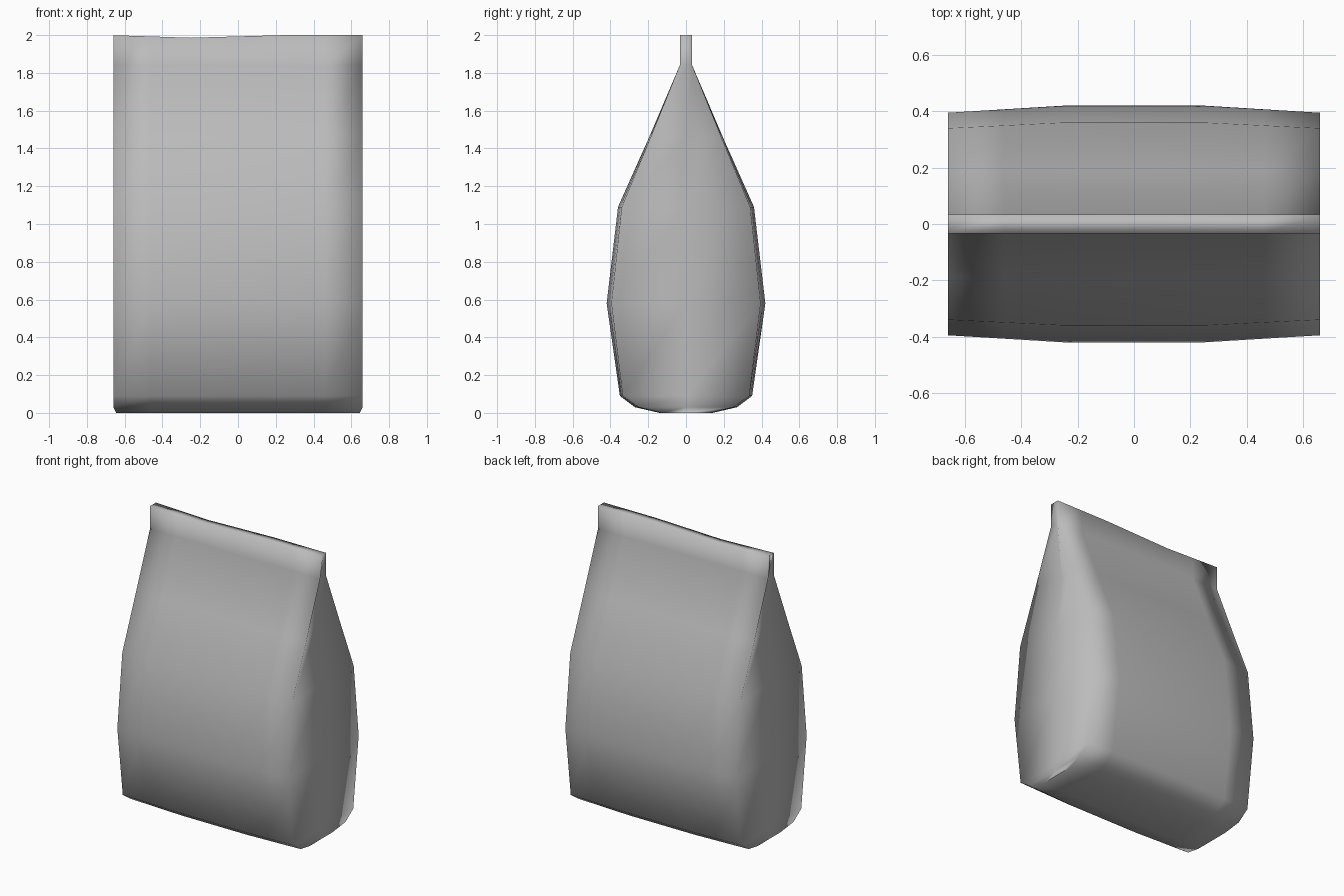
import bpy
import bmesh

cube = bpy.data.objects.get("Cube")
if cube:
    bpy.data.objects.remove(cube, do_unlink=True)

# Single plain bag colour
mat = bpy.data.materials.new("plain grey")
mat.use_nodes = True
colour = (0.5, 0.5, 0.5, 1.0)
mat.diffuse_color = colour
mat.node_tree.nodes["Principled BSDF"].inputs["Base Color"].default_value = colour

# Rings from floor to seam: height, half width, half depth mid, half depth at side, gusset fold
RINGS = [
    (0.00, 0.645, 0.14, 0.13, 0.0),
    (0.03, 0.66, 0.27, 0.25, 0.0),
    (0.09, 0.66, 0.35, 0.335, 0.0),
    (0.58, 0.66, 0.42, 0.395, 0.0),
    (1.09, 0.66, 0.36, 0.34, 0.02),
    (1.46, 0.66, 0.195, 0.187, 0.06),
    (1.84, 0.66, 0.033, 0.033, 0.02),
    (2.00, 0.66, 0.033, 0.033, 0.0),
]
COLUMNS = [-1.0, -0.7, -0.38, 0.38, 0.7, 1.0]


def ring_points(z, width, mid, side, fold):
    def depth(t):
        return mid + (side - mid) * max(0.0, (abs(t) - 0.38) / 0.62)

    def height(t):
        # the seam's top edge sags a little on one side
        return z - 0.014 * max(0.0, 1 - abs(t + 0.38) / 0.65) if z > 1.9 else z

    front = [(t * width, -depth(t), height(t)) for t in COLUMNS]
    back = [(-x, -y, height(-x / width)) for x, y, _ in front]
    return front + [(width - fold, 0, z)] + back + [(fold - width, 0, z)]


bm = bmesh.new()
loops = [[bm.verts.new(p) for p in ring_points(*r)] for r in RINGS]
count = len(loops[0])

# Walls of the bag
for low, high in zip(loops, loops[1:]):
    for i in range(count):
        j = (i + 1) % count
        bm.faces.new((low[i], low[j], high[j], high[i]))

# Base and seam top, closed in strips from front to back
n = len(COLUMNS)
for loop in (loops[0], loops[-1]):
    front, back = loop[:n], loop[n + 1:2 * n + 1][::-1]
    for i in range(n - 1):
        bm.faces.new((front[i], front[i + 1], back[i + 1], back[i]))
    bm.faces.new((front[-1], loop[n], back[-1]))
    bm.faces.new((front[0], back[0], loop[-1]))

bmesh.ops.recalc_face_normals(bm, faces=bm.faces)
for f in bm.faces:
    f.smooth = True

mesh = bpy.data.meshes.new("bag")
bm.to_mesh(mesh)
bm.free()
mesh.materials.append(mat)
bag = bpy.data.objects.new("bag", mesh)
bpy.context.collection.objects.link(bag)
